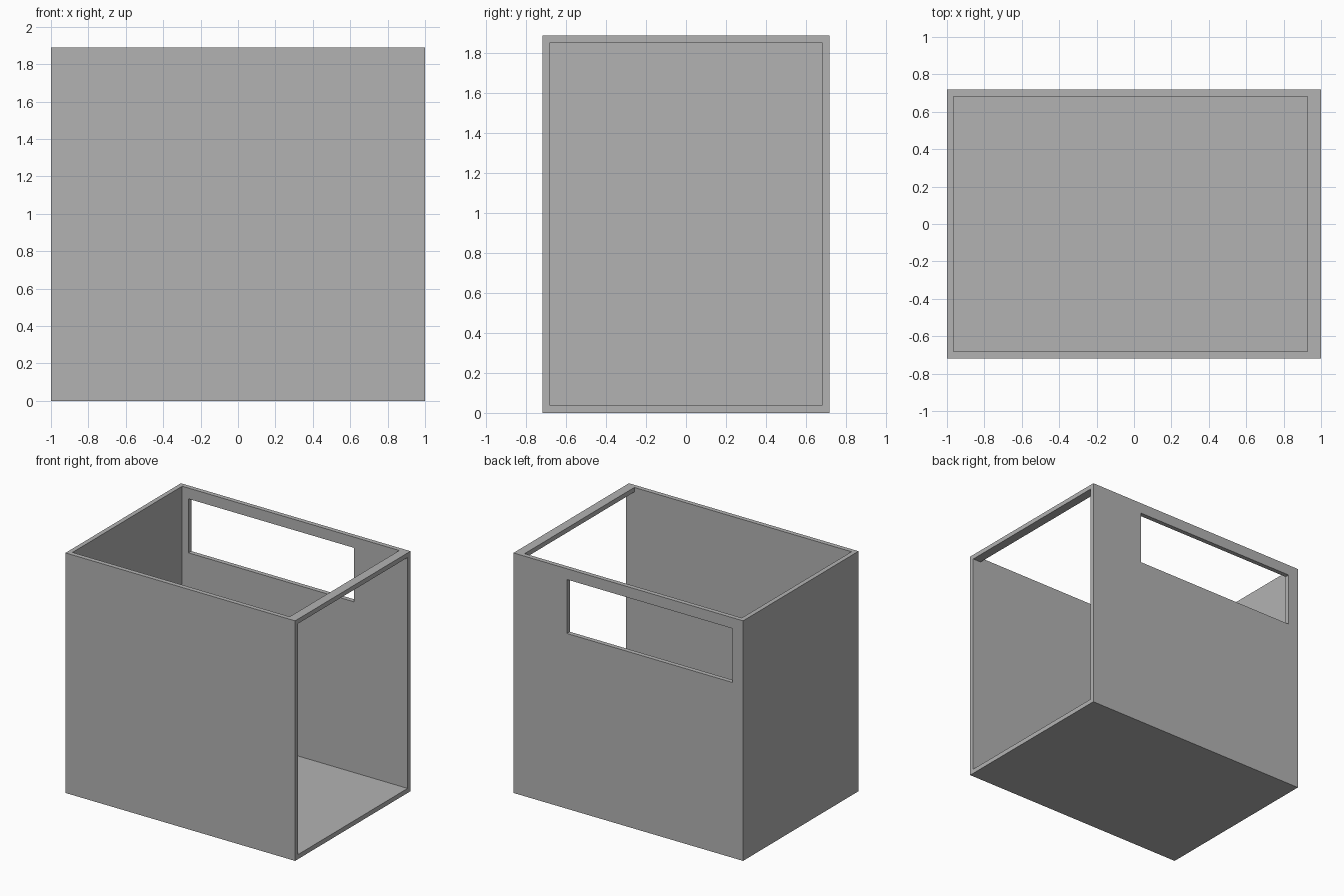
import bpy
import bmesh
from mathutils import Vector

cube = bpy.data.objects.get("Cube")
if cube:
    bpy.data.objects.remove(cube, do_unlink=True)

W, D, H = 1.0, 0.718, 1.89   # half width, half depth, height
T = 0.036                    # panel thickness

grey = bpy.data.materials.new("plain_grey")
grey.use_nodes = True
grey.diffuse_color = (0.45, 0.45, 0.45, 1)
grey.node_tree.nodes["Principled BSDF"].inputs["Base Color"].default_value = grey.diffuse_color


def prism(name, profile, y0, y1):
    """Extrude an x-z outline along y into a closed solid."""
    bm = bmesh.new()
    face = bm.faces.new([bm.verts.new((x, y0, z)) for x, z in profile])
    side = bmesh.ops.extrude_face_region(bm, geom=[face])["geom"]
    moved = [v for v in side if isinstance(v, bmesh.types.BMVert)]
    bmesh.ops.translate(bm, verts=moved, vec=Vector((0, y1 - y0, 0)))
    bmesh.ops.recalc_face_normals(bm, faces=bm.faces)
    mesh = bpy.data.meshes.new(name)
    bm.to_mesh(mesh)
    bm.free()
    mesh.materials.append(grey)
    obj = bpy.data.objects.new(name, mesh)
    bpy.context.collection.objects.link(obj)
    return obj


def rect(x0, x1, z0, z1):
    return [(x0, z0), (x1, z0), (x1, z1), (x0, z1)]


def cut(target, cutter):
    """Subtract the cutter, then discard it."""
    cutter.hide_render = True
    mod = target.modifiers.new(cutter.name, "BOOLEAN")
    mod.operation = "DIFFERENCE"
    mod.solver = "EXACT"
    mod.object = cutter
    bpy.context.view_layer.objects.active = target
    bpy.ops.object.modifier_apply(modifier=mod.name)
    bpy.data.objects.remove(cutter, do_unlink=True)


# Outer box
box = prism("box_shell", rect(-W, W, 0, H), -D, D)

# Inside, open at the top and the +x side, leaving a crossbar over the side
bar_x, bar_z = W - 0.072, H - T
cavity = [(T - W, T), (W + 1, T), (W + 1, bar_z), (bar_x, bar_z),
          (bar_x, H + 1), (T - W, H + 1)]
cut(box, prism("cavity_cutter", cavity, T - D, D - T))

# Long window in the back panel
cut(box, prism("window_cutter", rect(-0.91, 0.535, 1.38, 1.805), D - 2 * T, D + T))
